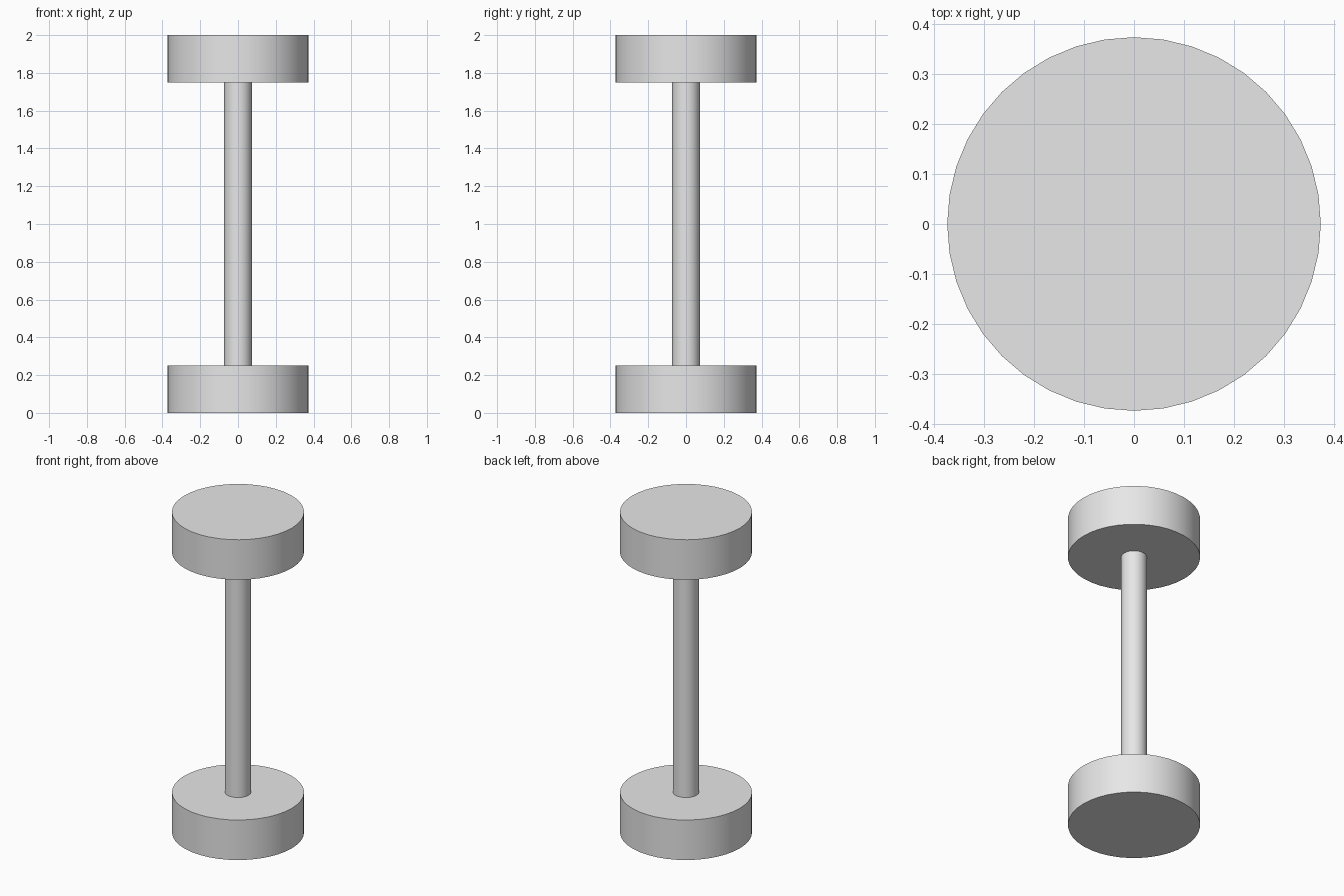
import bpy
import math

cube = bpy.data.objects.get("Cube")
if cube:
    bpy.data.objects.remove(cube, do_unlink=True)

# Plain grey for every part
grey = bpy.data.materials.new("light_grey")
grey.use_nodes = True
colour = (0.8, 0.8, 0.8, 1)
grey.diffuse_color = colour
grey.node_tree.nodes["Principled BSDF"].inputs["Base Color"].default_value = colour


def upright_cylinder(name, radius, bottom, top):
    bpy.ops.mesh.primitive_cylinder_add(
        vertices=40, radius=radius, depth=top - bottom,
        location=(0, 0, (bottom + top) / 2))
    part = bpy.context.object
    part.name = name
    part.data.materials.append(grey)
    bpy.ops.object.shade_smooth_by_angle(angle=math.radians(30))
    return part


HEIGHT = 2.0
DISC_RADIUS = 0.374
DISC_DEPTH = 0.25
ROD_RADIUS = 0.073

# Two matching end discs joined by a thin rod
upright_cylinder("bottom_disc", DISC_RADIUS, 0, DISC_DEPTH)
upright_cylinder("connecting_rod", ROD_RADIUS, DISC_DEPTH, HEIGHT - DISC_DEPTH)
upright_cylinder("top_disc", DISC_RADIUS, HEIGHT - DISC_DEPTH, HEIGHT)
